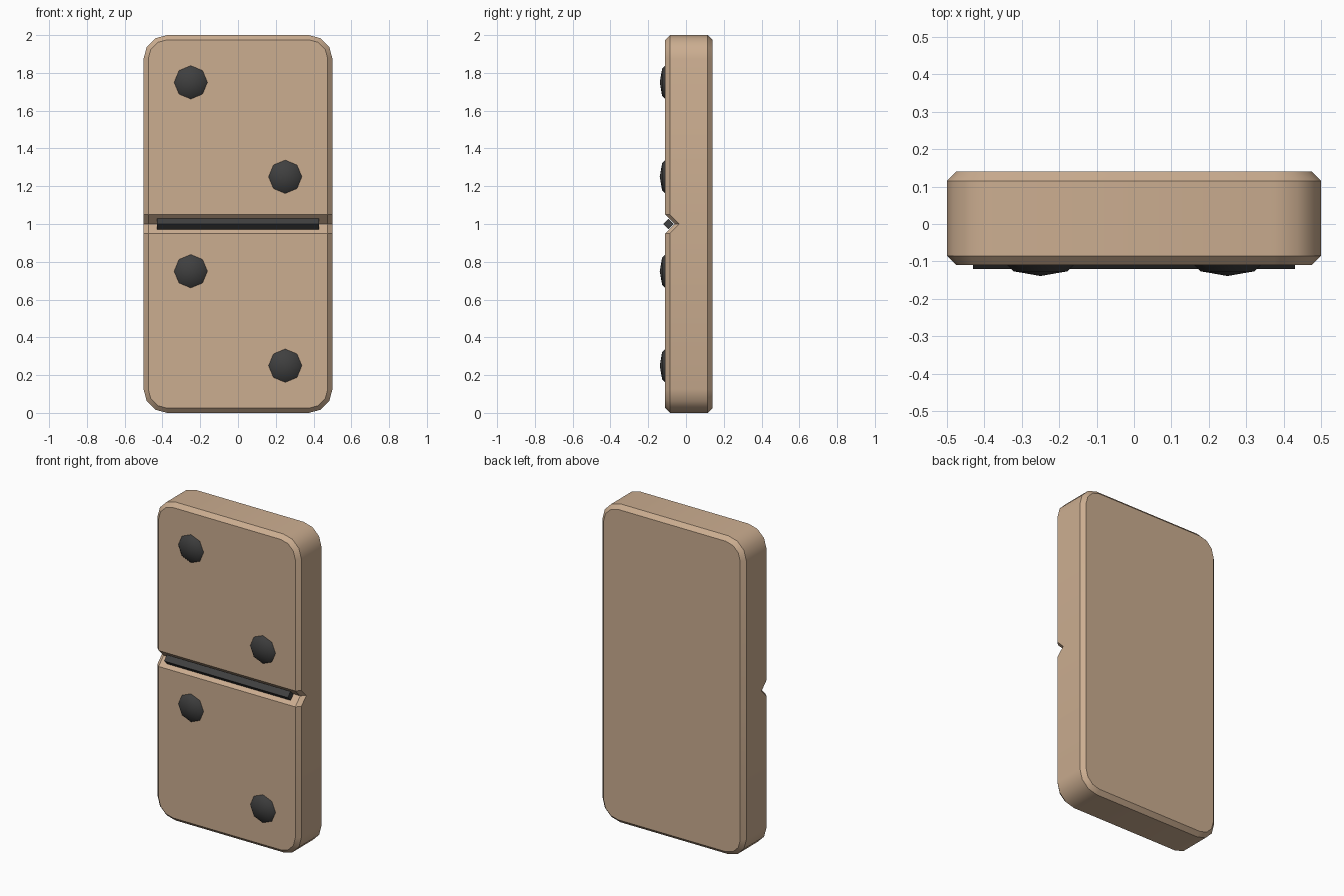
import bpy, bmesh, math
from mathutils import Matrix

if "Cube" in bpy.data.objects:
    bpy.data.objects.remove(bpy.data.objects["Cube"])


def material(name, rgb):
    m = bpy.data.materials.new(name)
    m.diffuse_color = (*rgb, 1)
    m.use_nodes = True
    m.node_tree.nodes["Principled BSDF"].inputs["Base Color"].default_value = m.diffuse_color
    return m


TAN = material("tan", (0.60, 0.42, 0.28))
BLACK = material("charcoal", (0.05, 0.05, 0.05))


def finish(bm, name, mat, angle):
    bmesh.ops.recalc_face_normals(bm, faces=bm.faces)
    me = bpy.data.meshes.new(name)
    bm.to_mesh(me)
    bm.free()
    me.materials.append(mat)
    ob = bpy.data.objects.new(name, me)
    bpy.context.collection.objects.link(ob)
    bpy.ops.object.select_all(action='DESELECT')
    ob.select_set(True)
    bpy.context.view_layer.objects.active = ob
    bpy.ops.object.shade_smooth_by_angle(angle=math.radians(angle))
    return ob


# tile: rounded outline with chamfered front and back rims
W, H, R, CH = 0.5, 2.0, 0.125, 0.025
FRONT, BACK = -0.11, 0.14
GROOVE = 0.05


def outline(inset):
    """Rounded rectangle in x and z, with points on both sides for the groove."""
    r, pts = R - inset, []
    corners = [(W - R, H - R, 0), (R - W, H - R, 90), (R - W, R, 180), (W - R, R, 270)]
    for i, (cx, cz, start) in enumerate(corners):
        for k in range(4):
            a = math.radians(start + 30 * k)
            pts.append((cx + r * math.cos(a), cz + r * math.sin(a)))
        if i == 1:
            pts += [(inset - W, 1 + GROOVE), (inset - W, 1), (inset - W, 1 - GROOVE)]
    pts += [(W - inset, 1 - GROOVE), (W - inset, 1), (W - inset, 1 + GROOVE)]
    return pts


bm = bmesh.new()
rings = []
for inset, y in [(CH, FRONT), (0, FRONT + CH), (0, BACK - CH), (CH, BACK)]:
    # the front rim dips at mid height to make the V groove
    ring = [bm.verts.new((x, y + (GROOVE if y < 0 and abs(z - 1) < 1e-4 else 0), z))
            for x, z in outline(inset)]
    rings.append(ring)
n = len(rings[0])
for a, b in zip(rings, rings[1:]):
    for i in range(n):
        j = (i + 1) % n
        bm.faces.new((a[i], a[j], b[j], b[i]))
bm.faces.new(rings[-1])
f = rings[0]
# left side groove points are 8, 9, 10; right side ones are 19, 20, 21
bm.faces.new(f[0:9] + [f[21]])
bm.faces.new((f[21], f[8], f[9], f[20]))
bm.faces.new((f[20], f[9], f[10], f[19]))
bm.faces.new(f[10:20])
finish(bm, "tile", TAN, 35)

# divider bar: square rod turned on its edge in the groove
bm = bmesh.new()
bmesh.ops.create_cube(bm, size=1, matrix=Matrix.Translation((0, -0.092, 1))
                      @ Matrix.Rotation(math.radians(45), 4, 'X')
                      @ Matrix.Diagonal((0.86, 0.04, 0.04, 1)))
finish(bm, "divider_bar", BLACK, 30)

# pips: flattened eight-sided domes, two on each half
for i, (x, z) in enumerate([(-0.25, 1.75), (0.25, 1.25), (-0.25, 0.75), (0.25, 0.25)]):
    bm = bmesh.new()
    bmesh.ops.create_uvsphere(bm, u_segments=8, v_segments=4, radius=1,
                              matrix=Matrix.Translation((x, -0.096, z))
                              @ Matrix.Diagonal((0.102, 0.043, 0.102, 1))
                              @ Matrix.Rotation(math.radians(90), 4, 'X'))
    finish(bm, f"pip_{i + 1}", BLACK, 60)
